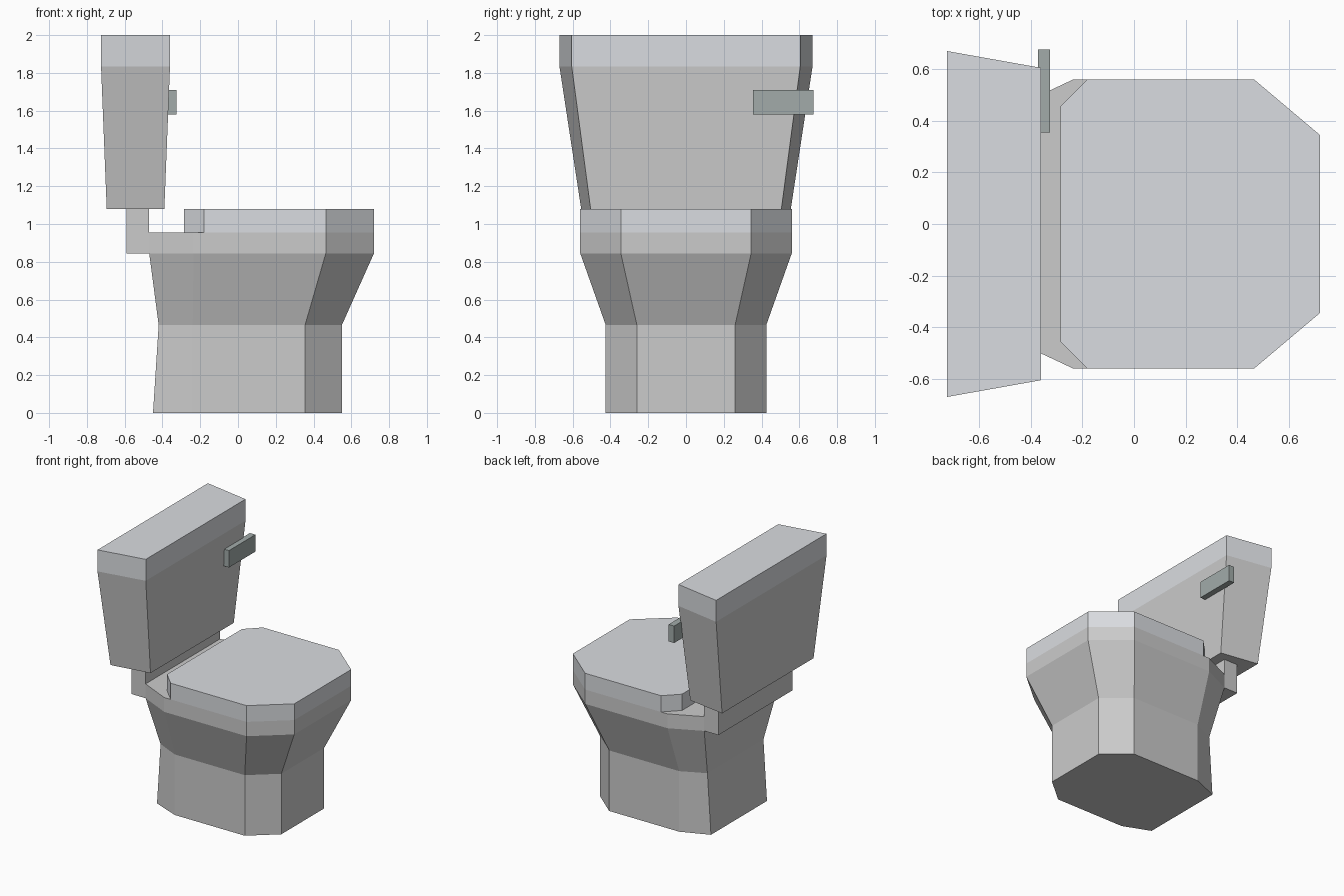
import bpy
import bmesh

if "Cube" in bpy.data.objects:
    bpy.data.objects.remove(bpy.data.objects["Cube"])


def material(name, rgb):
    mat = bpy.data.materials.new(name)
    mat.diffuse_color = (*rgb, 1)
    mat.use_nodes = True
    mat.node_tree.nodes["Principled BSDF"].inputs["Base Color"].default_value = mat.diffuse_color
    return mat


def loft(name, levels, mat):
    """Skin mirrored outlines: each level is (z, [(x, y), ...]) for the +y half."""
    bm = bmesh.new()
    rings = []
    for z, half in levels:
        outline = half + [(x, -y) for x, y in reversed(half)]
        rings.append([bm.verts.new((x, y, z)) for x, y in outline])
    n = len(rings[0])
    for low, high in zip(rings, rings[1:]):
        for i in range(n):
            j = (i + 1) % n
            bm.faces.new((low[i], low[j], high[j], high[i]))
    bm.faces.new(rings[0])
    bm.faces.new(rings[-1])
    bmesh.ops.recalc_face_normals(bm, faces=bm.faces)
    mesh = bpy.data.meshes.new(name)
    bm.to_mesh(mesh)
    bm.free()
    mesh.materials.append(mat)
    obj = bpy.data.objects.new(name, mesh)
    bpy.context.collection.objects.link(obj)
    return obj


ceramic = material("ceramic", (0.76, 0.78, 0.76))
cover = material("cover", (0.70, 0.72, 0.75))
metal = material("metal", (0.36, 0.41, 0.40))

# Pedestal flaring into the bowl and its vertical rim
rim = [(0.72, 0.345), (0.465, 0.56), (-0.235, 0.56), (-0.47, 0.45)]
foot = [(0.55, 0.26), (0.355, 0.425), (-0.24, 0.425), (-0.45, 0.34)]
neck = foot[:3] + [(-0.42, 0.34)]
loft("bowl", [(0, foot), (0.465, neck), (0.845, rim), (0.955, rim)], ceramic)

# Closed lid with small bevelled corners at the hinge
lid = [(0.72, 0.345), (0.465, 0.56), (-0.18, 0.56), (-0.285, 0.455)]
loft("lid", [(0.955, lid), (1.08, lid)], cover)

# Raised ledge carrying the tank
ledge = [(-0.47, 0.45), (-0.59, 0.45)]
loft("tank_support", [(0.845, ledge), (1.08, ledge)], ceramic)

# Tapered tank and its straight-sided cover
tank_low = [(-0.39, 0.505), (-0.695, 0.555)]
tank_top = [(-0.36, 0.605), (-0.725, 0.67)]
loft("tank", [(1.08, tank_low), (1.835, tank_top)], ceramic)
loft("tank_cover", [(1.835, tank_top), (2.0, tank_top)], cover)

# Flush lever at one end of the tank front
lever = [(-0.325, 0.16), (-0.372, 0.16)]
loft("flush_lever", [(1.58, lever), (1.71, lever)], metal).location.y = 0.515
